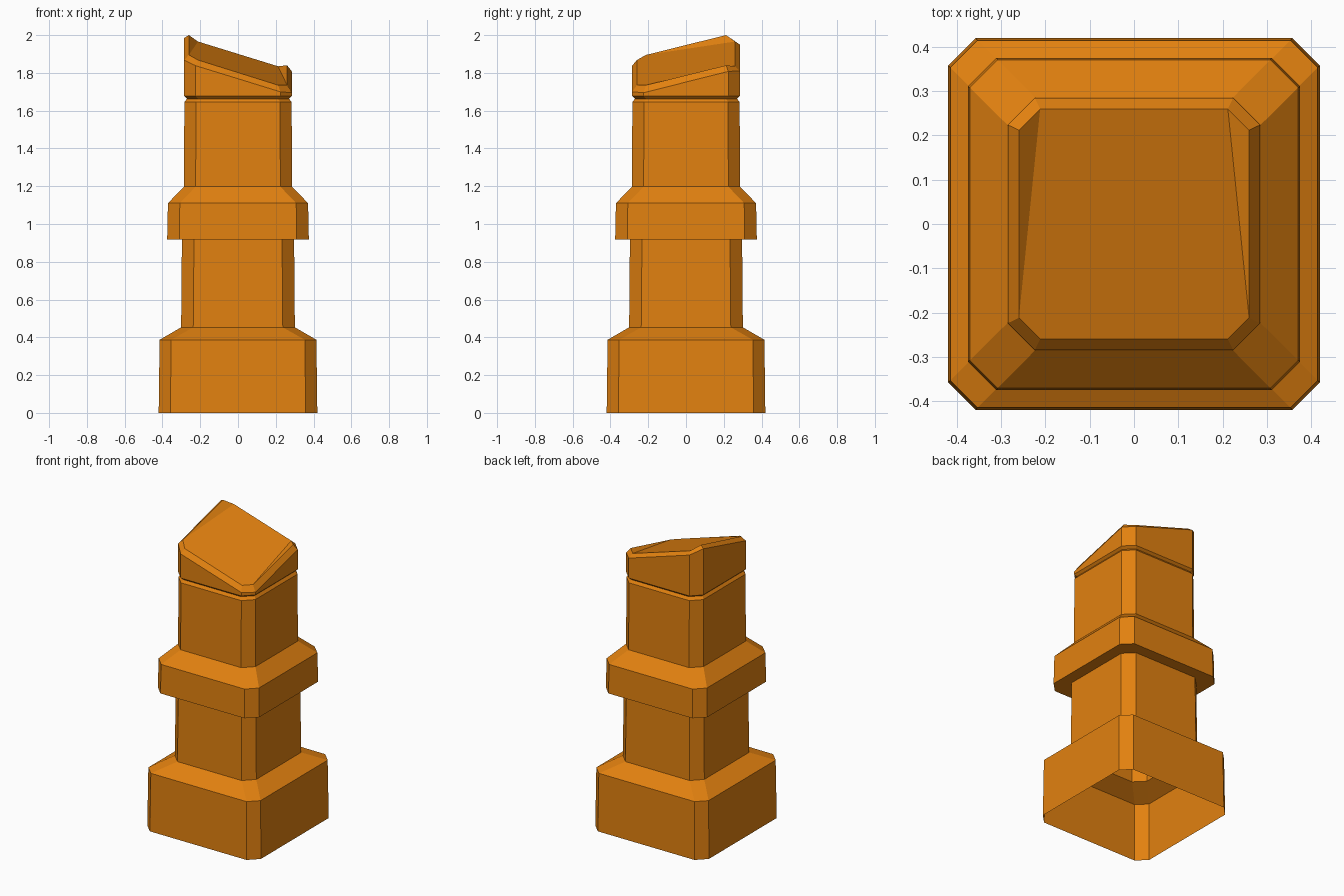
import bpy, bmesh

if "Cube" in bpy.data.objects:
    bpy.data.objects.remove(bpy.data.objects["Cube"])

orange = bpy.data.materials.new("orange")
orange.diffuse_color = (0.76, 0.22, 0.005, 1)
orange.use_nodes = True
orange.node_tree.nodes["Principled BSDF"].inputs["Base Color"].default_value = orange.diffuse_color


def octagon(h, f):
    """Chamfered square, counter-clockwise from front left; h half width, f half flat."""
    return [(-f, -h), (f, -h), (h, -f), (h, f), (f, h), (-f, h), (-h, f), (-h, -f)]


# Half width, half flat, height for every level ring of the post
rings = [
    (0.42, 0.358, 0.0), (0.415, 0.354, 0.387),      # plinth
    (0.301, 0.237, 0.453), (0.297, 0.233, 0.917),   # lower shaft
    (0.375, 0.311, 0.917), (0.371, 0.308, 1.11),    # collar
    (0.286, 0.224, 1.198), (0.284, 0.223, 1.645),   # upper shaft
    (0.27, 0.212, 1.663), (0.285, 0.224, 1.677),    # groove
]

# Slanted cap: heights of the outer rim and the bevelled inner rim
outer_z = [1.838, 1.70, 1.695, 1.808, 1.81, 1.95, 1.985, 1.868]
inner_z = [1.868, 1.735, 1.735, 1.84, 1.835, 1.966, 2.0, 1.895]

bm = bmesh.new()
loops = [[bm.verts.new((x, y, z)) for x, y in octagon(h, f)] for h, f, z in rings]
for (h, f), heights in (((0.285, 0.224), outer_z), ((0.26, 0.212), inner_z)):
    loops.append([bm.verts.new((x, y, z)) for (x, y), z in zip(octagon(h, f), heights)])

# Side walls, open at the bottom
for low, high in zip(loops, loops[1:]):
    for i in range(8):
        j = (i + 1) % 8
        bm.faces.new((low[i], low[j], high[j], high[i]))

# Cap surface: sloping middle with a raised facet on the left and right
top = loops[-1]
for ids in ((5, 6, 7), (2, 3, 4), (0, 1, 2, 4, 5, 7)):
    bm.faces.new([top[i] for i in ids])

mesh = bpy.data.meshes.new("post")
bm.to_mesh(mesh)
bm.free()
mesh.materials.append(orange)
post = bpy.data.objects.new("post", mesh)
bpy.context.collection.objects.link(post)
